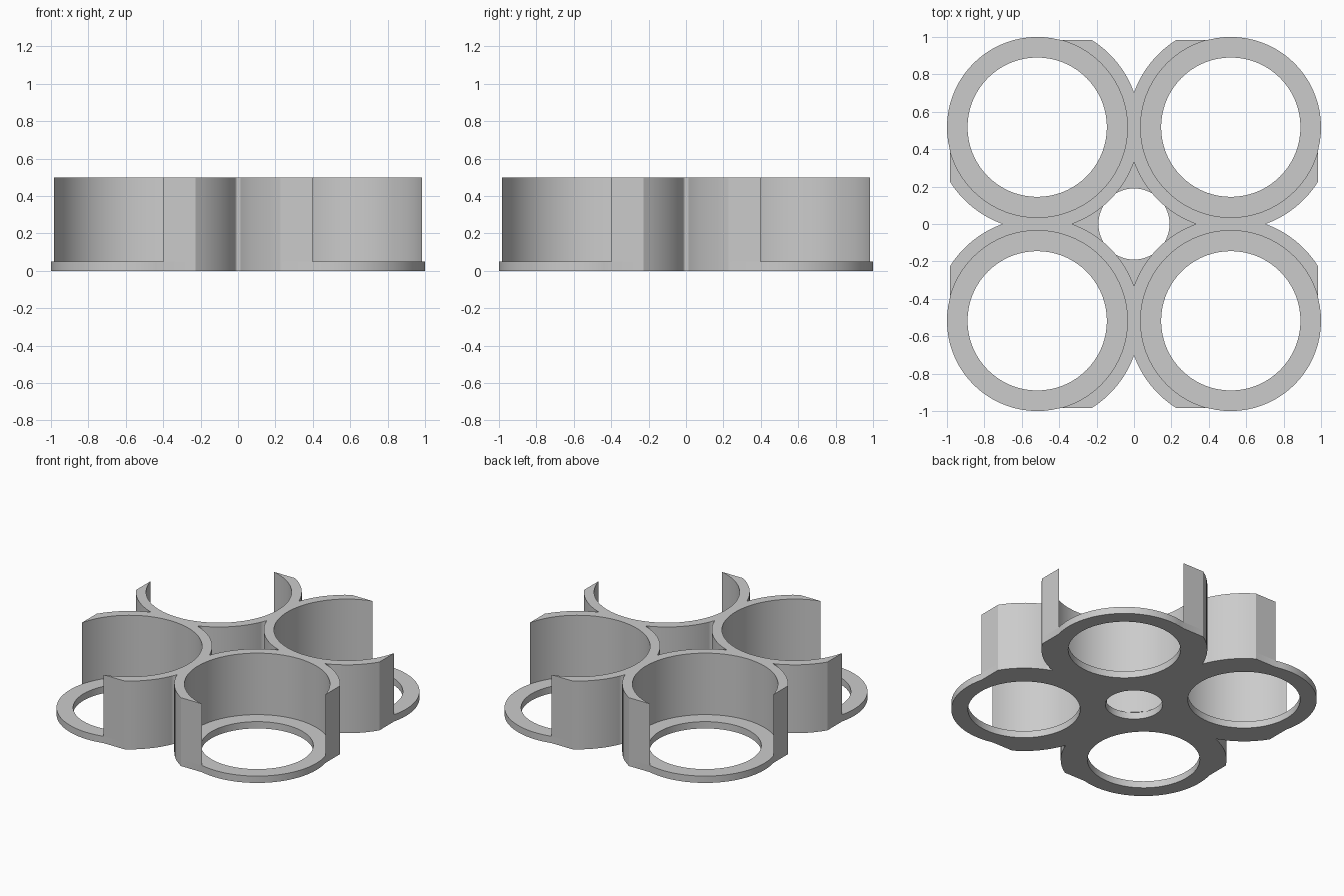
import bpy, bmesh
from math import acos, cos, sin, pi, radians

if "Cube" in bpy.data.objects:
    bpy.data.objects.remove(bpy.data.objects["Cube"], do_unlink=True)

# Main sizes
CENTRE = 0.5175     # cup axis offset in x and y
WALL = 0.55         # outer wall radius
POCKET = 0.4825     # pocket radius
OPENING = 0.3725    # floor opening radius
HUB = 0.19          # central hole radius
TRIM = 0.985        # flat trim on the outside
FLOOR, HEIGHT = 0.05, 0.5

grey = bpy.data.materials.new("light grey")
grey.use_nodes = True
colour = (0.6, 0.6, 0.6, 1)
grey.diffuse_color = colour
grey.node_tree.nodes["Principled BSDF"].inputs["Base Color"].default_value = colour


def arc(radius, start, end, centre=CENTRE):
    """Points along an arc; the direction follows the angles."""
    steps = max(3, round(abs(end - start) / radians(5)))
    angles = [start + (end - start) * i / steps for i in range(steps + 1)]
    return [(round(centre + radius * cos(a), 5), round(centre + radius * sin(a), 5))
            for a in angles]


def on_seam(a, b):
    return any(abs(a[i]) < 1e-4 and abs(b[i]) < 1e-4 for i in (0, 1))


def extrude_quarter(name, loops, low, high):
    """Extrude a quarter outline, open on the seams, and mirror it twice."""
    bm = bmesh.new()
    rims = {low: [], high: []}
    for loop in loops:
        rings = {z: [bm.verts.new((x, y, z)) for x, y in loop] for z in (low, high)}
        for i in range(len(loop)):
            j = (i + 1) % len(loop)
            for z in rings:
                rims[z].append(bm.edges.new((rings[z][i], rings[z][j])))
            if not on_seam(loop[i], loop[j]):
                bm.faces.new((rings[low][i], rings[low][j],
                              rings[high][j], rings[high][i]))
    for z, side in ((low, -1), (high, 1)):
        made = bmesh.ops.triangle_fill(bm, edges=rims[z], normal=(0, 0, side))
        for face in [g for g in made["geom"] if isinstance(g, bmesh.types.BMFace)]:
            face.normal_update()
            if face.normal.z * side < 0:
                face.normal_flip()
    mesh = bpy.data.meshes.new(name)
    bm.to_mesh(mesh)
    bm.free()
    mesh.materials.append(grey)
    obj = bpy.data.objects.new(name, mesh)
    bpy.context.collection.objects.link(obj)
    bpy.ops.object.select_all(action="DESELECT")
    obj.select_set(True)
    bpy.context.view_layer.objects.active = obj
    bpy.ops.object.shade_smooth_by_angle(angle=radians(20))
    mirror = obj.modifiers.new("four cups", "MIRROR")
    mirror.use_axis = (True, True, False)
    return obj


# Angles where the wall circle meets the seams and the trim planes
seam = acos(CENTRE / WALL)
flat = acos((TRIM - CENTRE) / WALL)
tip = acos((TRIM - CENTRE) / POCKET)
upper_side = arc(WALL, pi / 2 + flat, pi - seam)
lower_side = arc(WALL, 1.5 * pi + seam, 2 * pi - flat)

# Base plate with four floor openings and a central hole
base_outline = (arc(POCKET, -tip, pi / 2 + tip) + upper_side
                + arc(HUB, pi / 2, 0, 0) + lower_side)
extrude_quarter("base_plate", [base_outline, arc(OPENING, 2 * pi, 0)[:-1]], 0, FLOOR)

# Cup walls, open at the outer corners
wall_outline = (upper_side + arc(WALL, pi + seam, 1.5 * pi - seam) + lower_side
                + arc(POCKET, -tip, tip - 1.5 * pi))
extrude_quarter("cup_walls", [wall_outline], FLOOR, HEIGHT)
